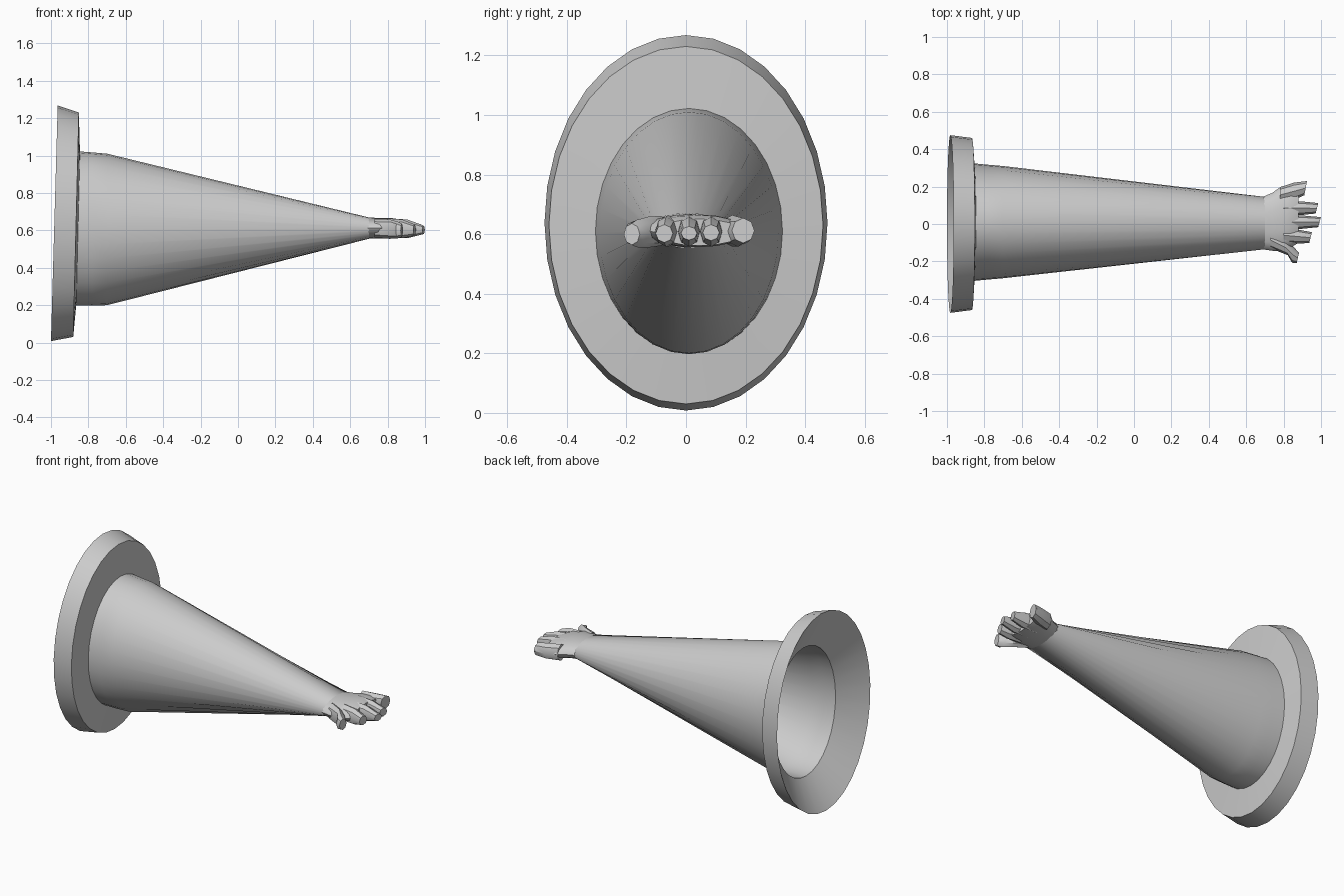
import bpy, bmesh
from math import sin, cos, pi, radians

if "Cube" in bpy.data.objects:
    bpy.data.objects.remove(bpy.data.objects["Cube"])


def loft(name, rings, sides, cap_start=False, cap_end=False, closed=False, smooth=40):
    """Skin elliptical rings given as (x, y, z, half_y, half_z, lean_y, lean_z).
    The leans shift x at the +y and +z extremes so a ring can be tilted."""
    bm = bmesh.new()
    loops = []
    for x, y, z, ry, rz, ly, lz in rings:
        loop = []
        for i in range(sides):
            a = 2 * pi * i / sides
            c, s = cos(a), sin(a)
            loop.append(bm.verts.new((x + ly * c + lz * s, y + ry * c, z + rz * s)))
        loops.append(loop)
    pairs = list(zip(loops, loops[1:]))
    if closed:
        pairs.append((loops[-1], loops[0]))
    for a, b in pairs:
        for i in range(sides):
            j = (i + 1) % sides
            bm.faces.new((a[i], a[j], b[j], b[i]))
    if cap_start:
        bm.faces.new(loops[0][::-1])
    if cap_end:
        bm.faces.new(loops[-1])
    bmesh.ops.recalc_face_normals(bm, faces=bm.faces)
    mesh = bpy.data.meshes.new(name)
    bm.to_mesh(mesh)
    bm.free()
    ob = bpy.data.objects.new(name, mesh)
    bpy.context.collection.objects.link(ob)
    bpy.ops.object.select_all(action='DESELECT')
    ob.select_set(True)
    bpy.context.view_layer.objects.active = ob
    bpy.ops.object.shade_smooth_by_angle(angle=radians(smooth))
    return ob


# Flange: wedge-section ring, slightly tilted, funnelling into the sleeve
loft("cuff_flange", [
    (-0.982, 0, 0.638, 0.475, 0.630, 0, 0.018),
    (-0.866, 0, 0.630, 0.460, 0.600, 0, 0.015),
    (-0.855, 0.01, 0.61, 0.312, 0.41, 0, 0.01),
], 32, closed=True)

# Sleeve: flattening cone, open at the flange
loft("sleeve", [
    (-0.855, 0.01, 0.61, 0.314, 0.412, 0, 0.01),
    (-0.78, 0.01, 0.607, 0.307, 0.41, 0, 0),
    (-0.70, 0.01, 0.605, 0.300, 0.405, 0, 0),
    (0.70, 0.005, 0.612, 0.140, 0.057, 0, 0),
], 32)

# Palm: wrist widening to the knuckles
loft("palm", [
    (0.69, 0.005, 0.612, 0.141, 0.057, 0, 0),
    (0.74, 0.012, 0.612, 0.155, 0.055, 0, 0),
    (0.79, 0.028, 0.612, 0.175, 0.055, 0, 0),
    (0.84, 0.040, 0.610, 0.165, 0.054, 0, 0),
    (0.88, 0.045, 0.606, 0.145, 0.045, 0, 0),
], 16, cap_start=True, cap_end=True)

# Fingers: (base x, base y, tip x, tip y, tip z, tip half width, tip half height)
fingers = [
    (0.78, 0.155, 0.918, 0.192, 0.612, 0.038, 0.042),
    (0.80, 0.085, 0.978, 0.084, 0.605, 0.028, 0.027),
    (0.80, 0.010, 0.992, 0.010, 0.603, 0.027, 0.023),
    (0.80, -0.060, 0.944, -0.073, 0.602, 0.029, 0.030),
]
for n, (bx, by, tx, ty, tz, w, h) in enumerate(fingers, 1):
    mx, my = bx + (tx - bx) * 0.55, by + (ty - by) * 0.55
    loft(f"finger_{n}", [
        (bx, by, 0.611, 0.042, 0.053, 0, 0),
        (mx, my, 0.608, w + 0.008, 0.050, 0, 0),
        (tx, ty, tz, w, h, 0.007, 0),
    ], 8, cap_start=True, cap_end=True)

# Thumb: short stub splayed out to the front
loft("thumb", [
    (0.73, -0.085, 0.611, 0.045, 0.050, 0.0, 0),
    (0.81, -0.125, 0.607, 0.042, 0.052, -0.012, 0),
    (0.85, -0.165, 0.602, 0.042, 0.046, 0.005, 0),
    (0.876, -0.182, 0.600, 0.027, 0.036, 0.006, 0),
], 8, cap_start=True, cap_end=True)
